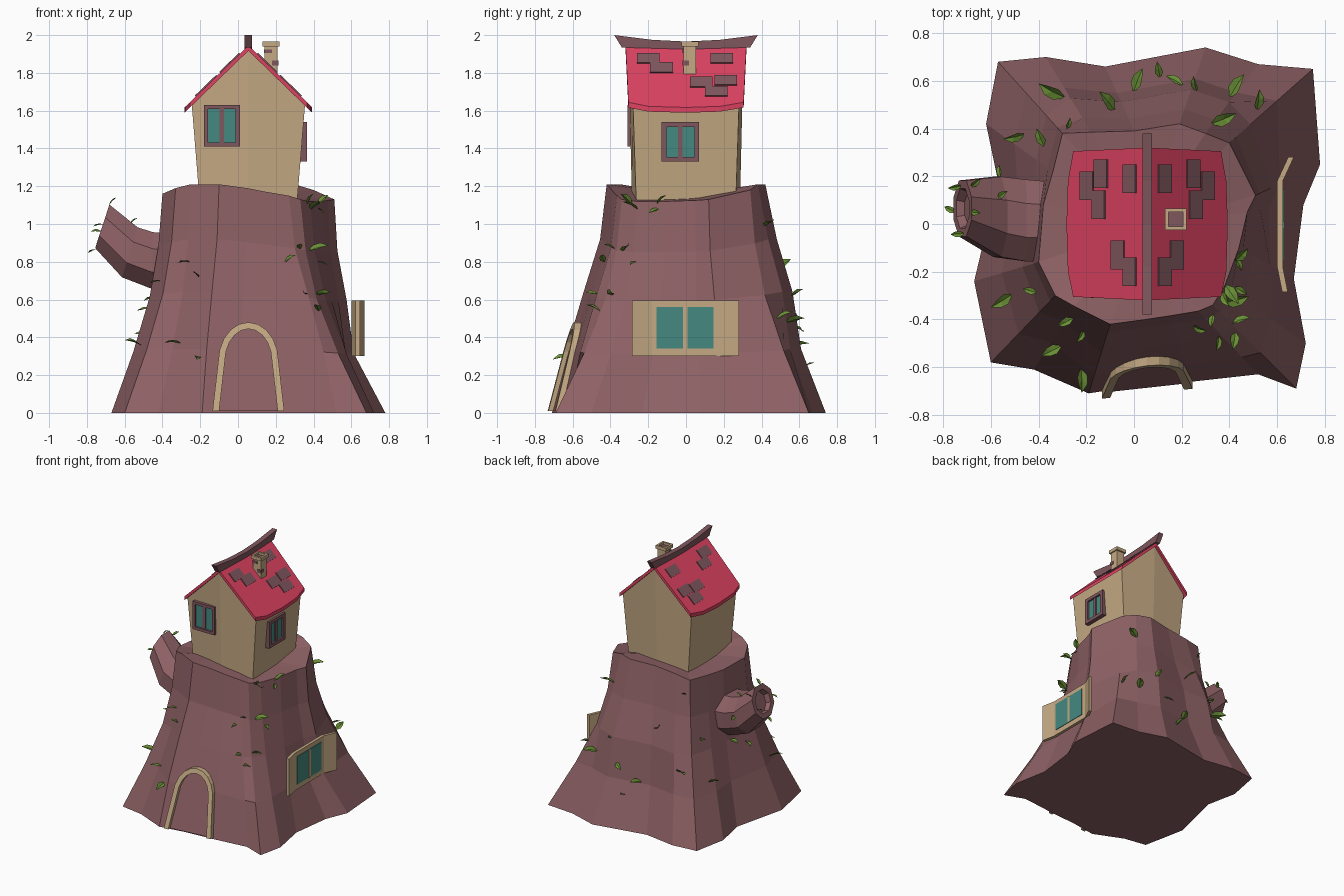
import bpy, bmesh, math, random
from mathutils import Vector, Matrix
from mathutils.bvhtree import BVHTree

if "Cube" in bpy.data.objects:
    bpy.data.objects.remove(bpy.data.objects["Cube"])

random.seed(4)


def material(name, rgb):
    m = bpy.data.materials.new(name)
    m.diffuse_color = (*rgb, 1)
    m.use_nodes = True
    m.node_tree.nodes["Principled BSDF"].inputs["Base Color"].default_value = m.diffuse_color
    return m


BARK = material("bark", (0.27, 0.12, 0.13))
DARK = material("dark_wood", (0.21, 0.095, 0.11))
TAN = material("plaster", (0.56, 0.40, 0.23))
RED = material("roof_red", (0.72, 0.055, 0.12))
TEAL = material("glass", (0.06, 0.25, 0.22))
GREEN = material("leaf", (0.14, 0.27, 0.035))


def finish(name, bm, mat, recalc=True):
    if recalc:
        bmesh.ops.recalc_face_normals(bm, faces=bm.faces)
    me = bpy.data.meshes.new(name)
    bm.to_mesh(me)
    bm.free()
    me.materials.append(mat)
    ob = bpy.data.objects.new(name, me)
    bpy.context.collection.objects.link(ob)
    return ob


def prism(name, pts, offset, mat):
    """Extrude a planar outline along an offset."""
    bm = bmesh.new()
    lo = [bm.verts.new(p) for p in pts]
    hi = [bm.verts.new(Vector(p) + Vector(offset)) for p in pts]
    bm.faces.new(lo)
    bm.faces.new(hi[::-1])
    for i in range(len(pts)):
        j = (i + 1) % len(pts)
        bm.faces.new((lo[i], lo[j], hi[j], hi[i]))
    return finish(name, bm, mat)


def box(name, lo, hi, mat):
    (x0, y0, z0), (x1, y1, z1) = lo, hi
    return prism(name, [(x0, y0, z0), (x1, y0, z0), (x1, y1, z0), (x0, y1, z0)], (0, 0, z1 - z0), mat)


def loft(rings, top_centre=None):
    """Skin a stack of rings, capped at both ends."""
    bm = bmesh.new()
    rows = [[bm.verts.new(p) for p in r] for r in rings]
    n = len(rows[0])
    for a, b in zip(rows, rows[1:]):
        for i in range(n):
            j = (i + 1) % n
            bm.faces.new((a[i], a[j], b[j], b[i]))
    bm.faces.new(rows[0][::-1])
    if top_centre:
        c = bm.verts.new(top_centre)
        for i in range(n):
            bm.faces.new((rows[-1][i], rows[-1][(i + 1) % n], c))
    else:
        bm.faces.new(rows[-1])
    bmesh.ops.recalc_face_normals(bm, faces=bm.faces)
    return bm


# Stump: root outline (x, y) paired with rim outline (x, y, z)
outline = [
    (-.60, -.58, -.33, -.30, 1.19), (-.42, -.61, -.25, -.345, 1.21), (-.19, -.71, -.10, -.42, 1.21),
    (0, -.68, .05, -.40, 1.19), (.25, -.66, .15, -.385, 1.17), (.52, -.63, .27, -.365, 1.15),
    (.68, -.69, .33, -.34, 1.13), (.72, -.50, .38, -.26, 1.12), (.67, -.23, .44, -.10, 1.12),
    (.71, .08, .475, .05, 1.125), (.78, .25, .51, .12, 1.13), (.75, .65, .40, .34, 1.18),
    (.52, .67, .30, .38, 1.21), (.30, .74, .19, .42, 1.21), (-.12, .66, 0, .39, 1.20),
    (-.37, .70, -.18, .385, 1.18), (-.57, .68, -.30, .38, 1.16), (-.62, .42, -.34, .22, 1.15),
    (-.57, .18, -.38, .08, 1.15), (-.67, -.24, -.40, -.16, 1.16)]
FRONT, SIDE, BACK, REST = (0, .27, .58, .88, 1), (0, .62, .76, .94, 1), (0, .41, .55, .81, 1), (0, .43, .75, .92, 1)
rings = []
for level, f in enumerate((0, .28, .53, .76, 1)):
    ring = []
    for i, (bx, by, tx, ty, tz) in enumerate(outline):
        flare = FRONT if 2 <= i <= 5 else SIDE if i in (9, 10) else BACK if 12 <= i <= 15 else REST
        k = flare[level]
        ring.append((bx + (tx - bx) * k, by + (ty - by) * k, tz * f))
    rings.append(ring)
bm = loft(rings, (.05, 0, 1.15))
stump_tree = BVHTree.FromBMesh(bm)
finish("stump", bm, BARK)

# Broken branch on the left, with a hollow end
rings = []
for ux, uz, lx, lz, cy, ry in ((-.34, .95, -.34, .63, .01, .17), (-.45, .96, -.46, .655, .015, .175),
                               (-.53, .985, -.615, .715, .03, .172), (-.68, 1.105, -.757, .87, .065, .12),
                               (-.692, 1.065, -.745, .905, .065, .085), (-.66, 1.04, -.71, .90, .065, .07)):
    ring = []
    for i in range(8):
        a = math.tau * (i + .5) / 8
        s = .5 + .5 * math.sin(a) * 1.06
        ring.append((lx + (ux - lx) * s, cy + ry * math.cos(a) * 1.06, lz + (uz - lz) * s))
    rings.append(ring)
bm = loft(rings)
branch_tree = BVHTree.FromBMesh(bm)
finish("branch", bm, BARK)

# House walls: gables bulge slightly at the middle and lean outward
CX = .055
plan = [(-1, -.92), (0, -1), (1, -.92), (1, .92), (0, 1), (-1, .92)]
low = [(CX + .255 * x, .285 * y, 1.08) for x, y in plan]
top = [(CX + .30 * x, .305 * y, 1.925 - .29 * abs(x)) for x, y in plan]
finish("house_walls", loft([low, top]), TAN)


# Roof slopes with scattered shingles
def slope(s, d, y, lift=0):
    return (CX + s * d, y, 1.945 - .97 * d + lift)


eave = [(0, .32), (.31, .305), (.332, .18), (.338, 0), (.332, -.2), (.31, -.305), (0, -.32)]
tiles = [(.19, .21), (.25, .16), (.20, .08), (.07, .19), (.12, -.13), (.07, -.20)]
for s, side in ((-1, "left"), (1, "right")):
    prism("roof_" + side, [slope(s, d, y) for d, y in eave], (0, 0, -.028), RED)
    for i, (d, y) in enumerate(tiles):
        pts = [slope(s, d + a, y + b, -.004) for a, b in ((-.027, -.06), (.027, -.06), (.027, .06), (-.027, .06))]
        prism(f"shingle_{side}_{i}", pts, (s * .007, 0, .007), DARK)

# Ridge beam with upswept ends
ridge = [(-.38, 2.0), (-.18, 1.975), (0, 1.966), (.18, 1.975), (.38, 2.0), (.34, 1.935), (0, 1.925), (-.34, 1.935)]
prism("ridge_beam", [(CX - .02, y, z) for y, z in ridge], (.04, 0, 0), DARK)

# Chimney with open cap and odd bricks
box("chimney", (.14, -.013, 1.78), (.21, .053, 1.945), TAN)
for i, (x0, x1, y0, y1) in enumerate(((.13, .145, -.025, .065), (.205, .22, -.025, .065),
                                      (.145, .205, -.025, -.01), (.145, .205, .05, .065))):
    box(f"chimney_cap_{i}", (x0, y0, 1.94), (x1, y1, 1.966), TAN)
box("chimney_flue", (.145, -.01, 1.94), (.205, .05, 1.948), DARK)
box("chimney_brick_front", (.138, -.018, 1.905), (.18, .01, 1.925), DARK)
box("chimney_brick_side", (.18, -.018, 1.84), (.215, .015, 1.865), DARK)


# Windows: o = lower-left corner, u = width direction, n = outward normal
def window(name, o, u, n, w, h, b, frame_mat, depth, back=.03):
    o, u, n, v = Vector(o), Vector(u), Vector(n), Vector((0, 0, 1))

    def slab(part, a0, a1, b0, b1, d, mat):
        pts = [o + u * a + v * c - n * back for a, c in ((a0, b0), (a1, b0), (a1, b1), (a0, b1))]
        prism(f"{name}_{part}", pts, n * (d + back), mat)

    if b:
        slab("left", 0, b, 0, h, depth, frame_mat)
        slab("right", w - b, w, 0, h, depth, frame_mat)
        slab("sill", b, w - b, 0, b, depth, frame_mat)
        slab("lintel", b, w - b, h - b, h, depth, frame_mat)
    slab("glass", b, w - b, b, h - b, depth * .4, TEAL)
    slab("mullion", w / 2 - .012, w / 2 + .012, b, h - b, depth * .7, frame_mat)


window("front_window", (-.18, -.285, 1.41), (1, 0, 0), (0, -1, 0), .19, .22, .022, DARK, .025)
window("side_window", (.338, -.13, 1.33), (0, 1, 0), (1, 0, 0), .20, .21, .026, DARK, .026)

# Large stump window: thin bent board with panes
board = [(.67, .28), (.624, .18), (.624, -.18), (.645, -.285)]
board += [(x - .024, y) for x, y in board[::-1]]
prism("stump_window_board", [(x, y, .30) for x, y in board], (0, 0, .295), TAN)
window("stump_window", (.625, -.155, .34), (0, 1, 0), (1, 0, 0), .30, .22, 0, TAN, .008, .01)


# Arched doorway leaning with the trunk
def arch(i):
    pts = [(CX - .19 + i, .01)]
    for k in range(11):
        a = math.pi * k / 10
        pts.append((CX - (.16 - i) * math.cos(a), .27 + (.21 - i) * math.sin(a)))
    pts.append((CX + .19 - i, .01))
    return pts


def on_front(p, out):
    return (p[0], -.70 + .11 * p[0] + .25 * p[1] - out, p[1])


prism("door_frame", [on_front(p, .02) for p in arch(0) + arch(.035)[::-1]], (0, .05, 0), TAN)
prism("door", [on_front(p, -.005) for p in arch(.03)], (0, .03, 0), BARK)

# Leaves sprouting from bark: (angle, height, length) on stump
stump_leaves = [
    (119, .50, .12), (100, .76, .11), (90, .35, .10), (71, .45, .08), (53, .48, .11), (43, .50, .09),
    (52, .99, .11), (141, .40, .09), (139, .70, .08), (125, 1.05, .05), (80, .24, .07), (65, .62, .07),
    (237, .80, .07), (245, .72, .06), (210, .36, .10), (239, .37, .09), (250, .30, .10), (190, .55, .08),
    (172, .61, .07), (300, .80, .07), (311, .87, .06), (319, .86, .11), (307, .63, .06), (315, .63, .08),
    (313, .54, .08), (326, 1.08, .10), (341, 1.08, .06), (328, .80, .06), (215, .70, .06)]
bm = bmesh.new()


def leaf(p, n, size):
    d = (n * .7 + Vector((random.uniform(-.5, .5), random.uniform(-.5, .5), random.uniform(-.35, .35)))).normalized()
    s = d.cross(Vector((0, 0, 1))).normalized()
    s = Matrix.Rotation(random.uniform(-.8, .8), 3, d) @ s
    up = s.cross(d)
    outline_pts = ((-.1, 0, 0), (.3, .24, .08), (.65, .2, .08), (1, 0, -.1), (.65, -.2, .08), (.3, -.24, .08), (.45, 0, 0))
    v = [bm.verts.new(p + (d * a + s * b + up * c) * size) for a, b, c in outline_pts]
    for i in range(6):
        bm.faces.new((v[i], v[(i + 1) % 6], v[6]))


for deg, z, size in stump_leaves:
    out = Vector((math.cos(math.radians(deg)), math.sin(math.radians(deg)), 0))
    hit, n, _, _ = stump_tree.ray_cast(out * 2 + Vector((0, 0, z)), -out)
    if hit:
        leaf(hit, n, size)
for target in ((-.67, .05, 1.12), (-.72, -.04, 1.0), (-.745, .05, .87), (-.72, .16, .96),
               (-.56, .19, .88), (-.58, .10, .99), (-.68, .16, 1.05)):
    hit, n, _, _ = branch_tree.find_nearest(Vector(target))
    leaf(hit, n, .055)
# Rim leaves beside the house
leaf(Vector((.37, -.29, 1.11)), Vector((.3, -.1, 1)), .08)
leaf(Vector((.43, -.15, 1.11)), Vector((.2, .1, 1)), .08)
finish("leaves", bm, GREEN, False)
